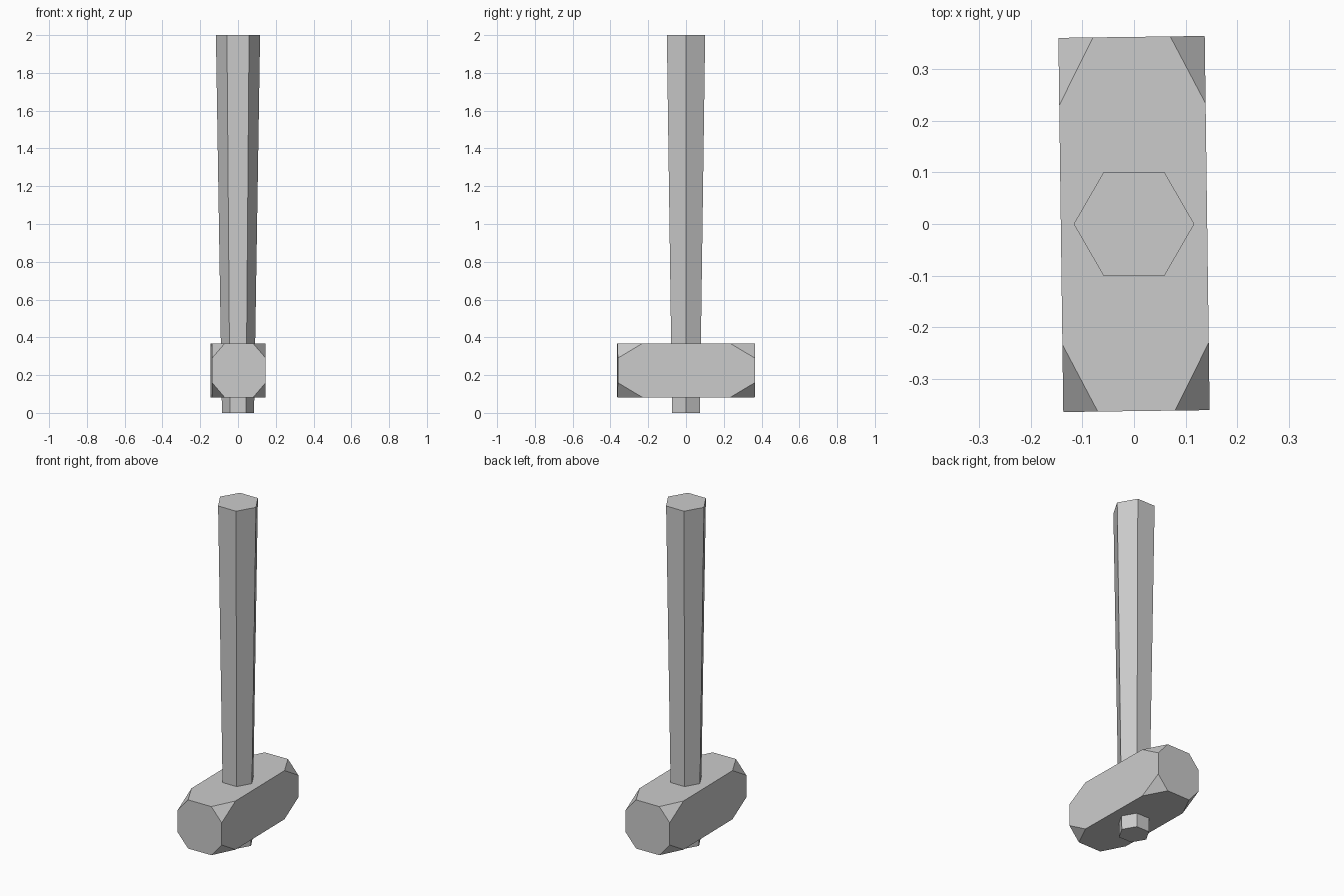
import bpy, bmesh, math
from itertools import product
from mathutils import Vector

if "Cube" in bpy.data.objects:
    bpy.data.objects.remove(bpy.data.objects["Cube"])

# Handle: tapered six-sided shaft passing through the head
bpy.ops.mesh.primitive_cone_add(vertices=6, radius1=0.085, radius2=0.117, depth=2.0,
                                location=(0, 0, 1), rotation=(0, 0, math.radians(30)))
handle = bpy.context.object
handle.name = "handle"

# Head: block with its eight corners sliced off
half = Vector((0.142, 0.363, 0.143))
cut = Vector((0.067, 0.131, 0.078))
bm = bmesh.new()
for signs in product((-1, 1), repeat=3):
    for axis in range(3):
        p = half.copy()
        p[axis] -= cut[axis]
        bm.verts.new([s * c for s, c in zip(signs, p)])
bmesh.ops.convex_hull(bm, input=bm.verts[:])
bmesh.ops.dissolve_limit(bm, angle_limit=math.radians(1), verts=bm.verts[:], edges=bm.edges[:])
bmesh.ops.recalc_face_normals(bm, faces=bm.faces[:])
mesh = bpy.data.meshes.new("head")
bm.to_mesh(mesh)
bm.free()
head = bpy.data.objects.new("head", mesh)
head.location = (0, 0, 0.225)
head.rotation_euler.z = math.radians(0.75)
bpy.context.collection.objects.link(head)

# The cone's first vertex lies on y, so a 30 degree turn puts a corner on the x axis
